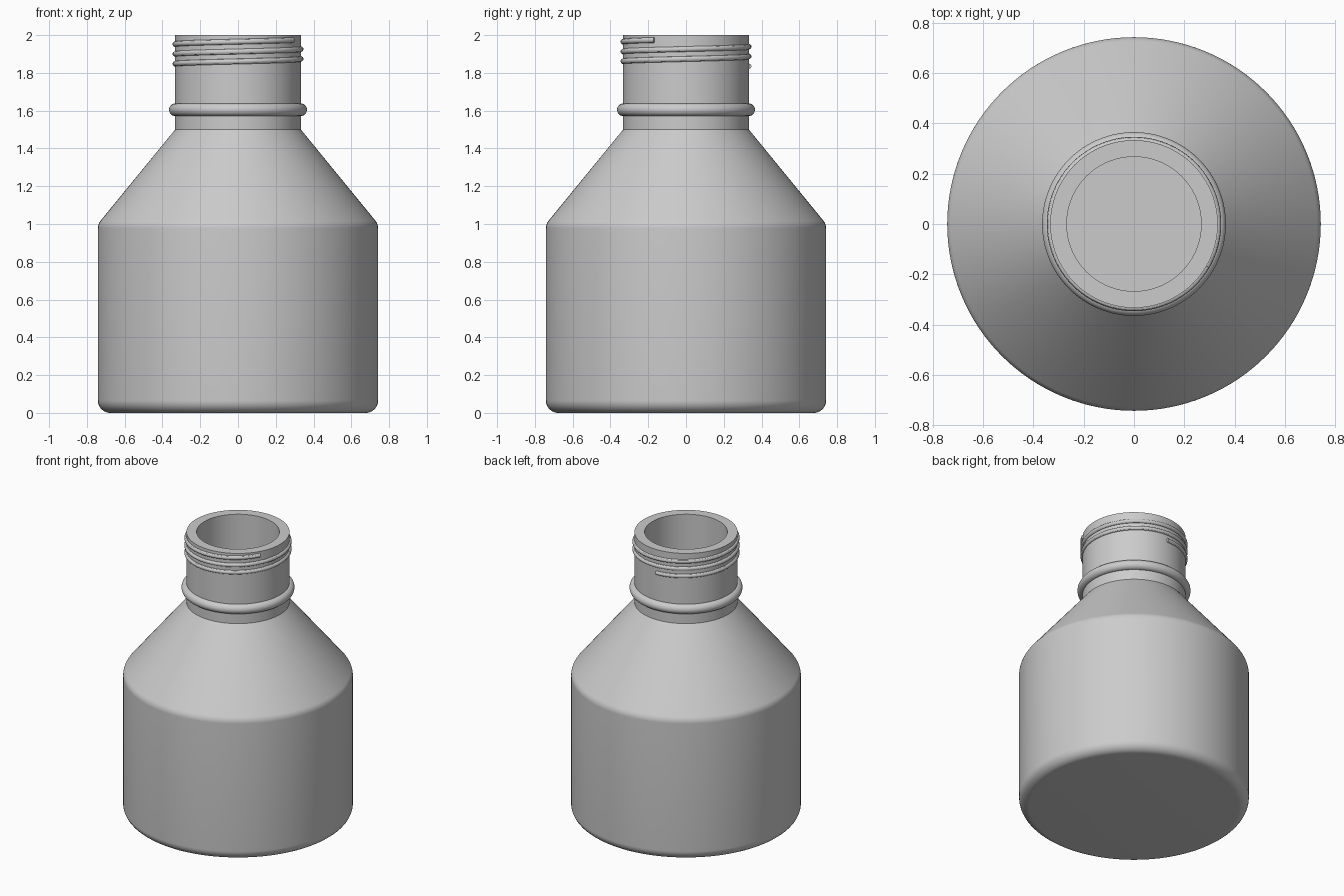
import bpy, bmesh
from math import sin, cos, pi, radians
from mathutils import Vector

if "Cube" in bpy.data.objects:
    bpy.data.objects.remove(bpy.data.objects["Cube"])

SEGS = 128


def fillet(prev, corner, nxt, radius, steps=8):
    """Points of a tangent arc that rounds a profile corner."""
    p, c, n = Vector(prev), Vector(corner), Vector(nxt)
    a, b = (p - c).normalized(), (n - c).normalized()
    half = a.angle(b) / 2
    mid = c + (a + b).normalized() * radius / sin(half)
    d = radius * cos(half) / sin(half)
    u, v = c + a * d - mid, c + b * d - mid
    pts = []
    for i in range(steps + 1):
        w = u.lerp(v, i / steps).normalized() * radius
        pts.append(tuple(mid + w))
    return pts


def lathe(name, profile):
    """Revolve an (r, z) profile around z."""
    bm = bmesh.new()
    verts = [bm.verts.new((r, 0, z)) for r, z in profile]
    edges = [bm.edges.new(e) for e in zip(verts, verts[1:])]
    bmesh.ops.spin(bm, geom=verts + edges, cent=(0, 0, 0), axis=(0, 0, 1),
                   angle=2 * pi, steps=SEGS, use_duplicate=False)
    bmesh.ops.remove_doubles(bm, verts=bm.verts, dist=1e-5)
    bmesh.ops.recalc_face_normals(bm, faces=bm.faces)
    me = bpy.data.meshes.new(name)
    bm.to_mesh(me)
    bm.free()
    ob = bpy.data.objects.new(name, me)
    bpy.context.collection.objects.link(ob)
    smooth(ob)
    return ob


def smooth(ob):
    bpy.ops.object.select_all(action='DESELECT')
    ob.select_set(True)
    bpy.context.view_layer.objects.active = ob
    bpy.ops.object.shade_smooth_by_angle(angle=radians(30))


# Hollow bottle: outer wall, rim, bore and inner cavity in one profile
R, NECK, BORE, INNER = 0.742, 0.333, 0.267, 0.676
base, heel, shoulder, collar = (0, 0), (R, 0), (R, 1.0), (NECK, 1.5)
profile = [base]
profile += fillet(base, heel, shoulder, 0.066)
profile += fillet(heel, shoulder, collar, 0.066)
profile += [collar, (NECK, 2.0), (BORE, 2.0), (BORE, 1.477),
            (INNER, 0.977), (INNER, 0.066), (0, 0.066)]
lathe("bottle", profile)

# Support ring around the neck
bpy.ops.mesh.primitive_torus_add(location=(0, 0, 1.605), major_radius=0.331,
                                 minor_radius=0.034, major_segments=SEGS,
                                 minor_segments=24)
ring = bpy.context.object
ring.name = "neck_ring"
smooth(ring)

# Screw thread: a helix starting at the back, rising 2 2/3 turns
TURNS, PITCH, START_Z, STEPS = 2 + 2 / 3, 0.052, 1.835, 256
curve = bpy.data.curves.new("screw_thread", 'CURVE')
curve.dimensions = '3D'
curve.bevel_depth = 0.0145
curve.bevel_resolution = 4
curve.use_fill_caps = True
spline = curve.splines.new('POLY')
spline.points.add(STEPS)
for i, pt in enumerate(spline.points):
    t = TURNS * i / STEPS
    a = pi / 2 + 2 * pi * t
    pt.co = (0.332 * cos(a), 0.332 * sin(a), START_Z + PITCH * t, 1)
thread = bpy.data.objects.new("screw_thread", curve)
bpy.context.collection.objects.link(thread)
bpy.ops.object.select_all(action='DESELECT')
thread.select_set(True)
bpy.context.view_layer.objects.active = thread
bpy.ops.object.convert(target='MESH')
smooth(bpy.context.object)
